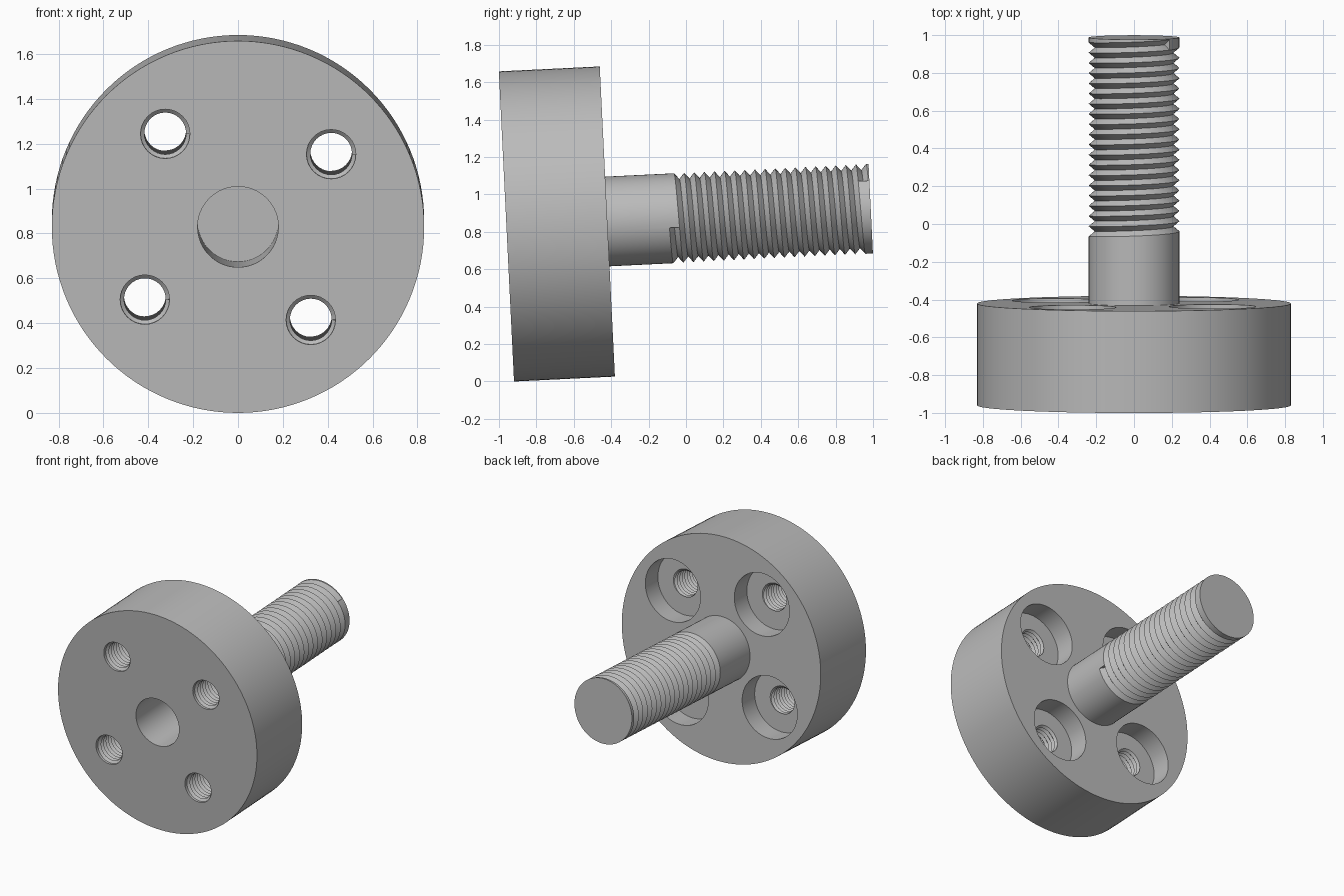
import bpy, bmesh
from math import cos, sin, tau, radians
from mathutils import Matrix

cube = bpy.data.objects.get("Cube")
if cube:
    bpy.data.objects.remove(cube, do_unlink=True)

# Overall sizes, measured along the part's own axis from the front face
DISC_R, DISC_T = 0.83, 0.54
SHAFT_R, LENGTH = 0.24, 1.95
HOLE_R, HOLE_CIRCLE = 0.11, 0.527
BORE_R, BORE_DEPTH = 0.18, 0.5
POCKET_R, POCKET_DEPTH = 0.23, 0.15
TILT = radians(2.8)
PLACE = Matrix.Translation((0, -0.96, 0.829)) @ Matrix.Rotation(TILT - tau / 4, 4, "X")

steel = bpy.data.materials.new("grey steel")
steel.use_nodes = True
GREY = (0.5, 0.5, 0.5, 1)
steel.diffuse_color = GREY
steel.node_tree.nodes["Principled BSDF"].inputs["Base Color"].default_value = GREY


def make_object(name, bm):
    bmesh.ops.recalc_face_normals(bm, faces=bm.faces)
    mesh = bpy.data.meshes.new(name)
    bm.to_mesh(mesh)
    bm.free()
    mesh.materials.append(steel)
    ob = bpy.data.objects.new(name, mesh)
    bpy.context.collection.objects.link(ob)
    return ob


def cylinder(name, radius, z0, z1, x=0, y=0, sides=64):
    bm = bmesh.new()
    bmesh.ops.create_cone(bm, cap_ends=True, segments=sides, radius1=radius,
                          radius2=radius, depth=z1 - z0,
                          matrix=Matrix.Translation((x, y, (z0 + z1) / 2)))
    return make_object(name, bm)


def threaded_rod(name, r, root_r, z0, first, z1, pitch, turns, start=0, x=0, y=0, n=48):
    """Closed rod with a helical V groove that begins and ends abruptly."""
    bm = bmesh.new()

    def point(radius, i, z):
        a = start + tau * i / n
        return bm.verts.new((x + radius * cos(a), y + radius * sin(a), z))

    count = round(turns * n)
    last = count - n
    crest = [point(r, i, first + pitch * i / n) for i in range(count + 1)]
    root = [point(root_r, i, first + pitch * (i / n + 0.5)) for i in range(last + 1)]
    low = [point(r, j, z0) for j in range(n)]
    high = [point(r, last + j, z1) for j in range(n)]
    # groove flanks and the walls closing its two ends
    for i in range(last):
        bm.faces.new((crest[i], crest[i + 1], root[i + 1], root[i]))
        bm.faces.new((root[i], root[i + 1], crest[i + n + 1], crest[i + n]))
    for i in (0, last):
        bm.faces.new((crest[i], root[i], crest[i + n]))
    # plain lands between the groove and the rod ends
    for j in range(n):
        k = (j + 1) % n
        lower = [low[j], low[k], crest[j + 1], crest[j]]
        upper = [crest[last + j], crest[last + j + 1], high[k], high[j]]
        if k == 0:
            lower.insert(2, crest[0])
        if j == 0:
            upper.append(crest[count])
        bm.faces.new(lower)
        bm.faces.new(upper)
    bm.faces.new(low)
    bm.faces.new(high)
    return make_object(name, bm)


# Flange disc with its cutters: blind bore, tapped holes and rear pockets
disc = cylinder("flange_disc", DISC_R, 0, DISC_T, sides=128)
cutters = [cylinder("bore_cutter", BORE_R, -0.1, BORE_DEPTH)]
for q in range(4):
    a = radians(-38) + q * tau / 4
    x, y = HOLE_CIRCLE * cos(a), HOLE_CIRCLE * sin(a)
    cutters.append(cylinder("pocket_cutter", POCKET_R, DISC_T - POCKET_DEPTH,
                            DISC_T + 0.1, x, y))
    cutters.append(threaded_rod("tap_cutter", HOLE_R, 0.093, -0.05, 0.008, 0.46,
                                0.03, 14, x=x, y=y, n=32))
for cutter in cutters:
    cutter.hide_render = True
    mod = disc.modifiers.new("cut", "BOOLEAN")
    mod.operation = "DIFFERENCE"
    mod.solver = "EXACT"
    mod.object = cutter
graph = bpy.context.evaluated_depsgraph_get()
cut_mesh = bpy.data.meshes.new_from_object(disc.evaluated_get(graph))
disc.modifiers.clear()
disc.data = cut_mesh
for cutter in cutters:
    bpy.data.objects.remove(cutter, do_unlink=True)

# Shaft: plain shank, then thread to the rear end
shaft = threaded_rod("threaded_shaft", SHAFT_R, 0.208, DISC_T - 0.02, 0.87, LENGTH,
                     0.0541, 19.86, start=radians(12), n=64)

# Tilt into place and smooth the round walls
bpy.ops.object.select_all(action="DESELECT")
for ob in (disc, shaft):
    ob.data.transform(PLACE)
    ob.select_set(True)
bpy.context.view_layer.objects.active = disc
bpy.ops.object.shade_smooth_by_angle(angle=radians(25))
